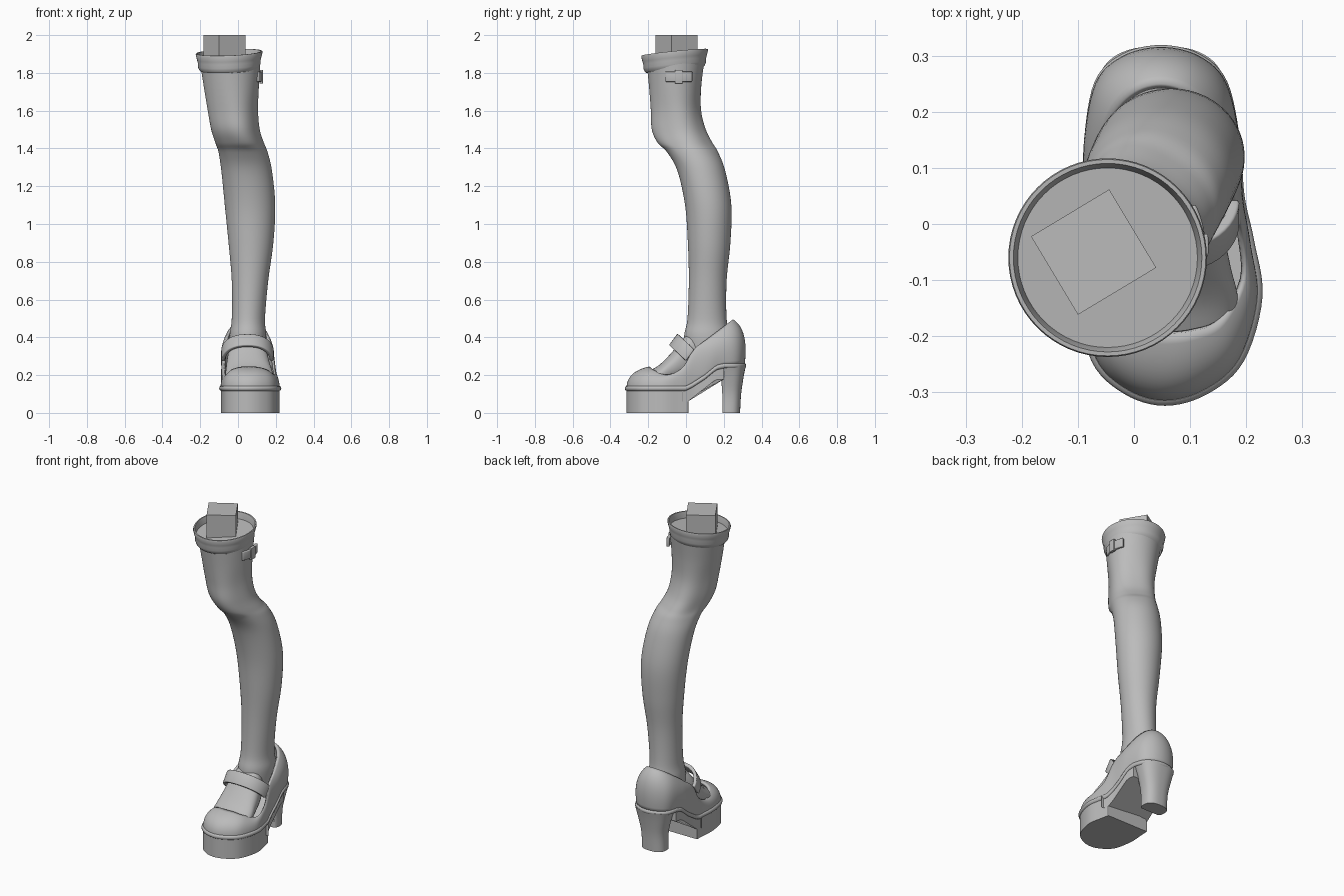
import bpy, bmesh, math
from mathutils import Vector

if "Cube" in bpy.data.objects:
    bpy.data.objects.remove(bpy.data.objects["Cube"], do_unlink=True)

grey = bpy.data.materials.new("plain grey")
grey.use_nodes = True
grey.diffuse_color = (0.5, 0.5, 0.5, 1)
grey.node_tree.nodes["Principled BSDF"].inputs["Base Color"].default_value = (0.5, 0.5, 0.5, 1)


def finish(obj, angle=40):
    obj.data.materials.append(grey)
    bpy.ops.object.select_all(action='DESELECT')
    bpy.context.view_layer.objects.active = obj
    obj.select_set(True)
    bpy.ops.object.shade_smooth_by_angle(angle=math.radians(angle))
    return obj


def loft(name, rings, caps=(True, True), closed=True, angle=40):
    """Skin a stack of rings that all have the same point count."""
    bm = bmesh.new()
    rows = [[bm.verts.new(p) for p in ring] for ring in rings]
    n = len(rows[0])
    for a, b in zip(rows, rows[1:]):
        for i in range(n if closed else n - 1):
            j = (i + 1) % n
            bm.faces.new((a[i], a[j], b[j], b[i]))
    if caps[0]:
        bm.faces.new(rows[0][::-1])
    if caps[1]:
        bm.faces.new(rows[-1])
    bmesh.ops.remove_doubles(bm, verts=bm.verts, dist=0.0005)
    bmesh.ops.recalc_face_normals(bm, faces=bm.faces)
    mesh = bpy.data.meshes.new(name)
    bm.to_mesh(mesh)
    bm.free()
    obj = bpy.data.objects.new(name, mesh)
    bpy.context.collection.objects.link(obj)
    return finish(obj, angle)


def spline(keys, steps, closed=False):
    """Catmull-Rom interpolation of tuples."""
    n, out = len(keys), []
    at = lambda i: keys[i % n] if closed else keys[max(0, min(n - 1, i))]
    for i in range(n if closed else n - 1):
        for s in range(steps):
            t = s / steps
            out.append(tuple(
                0.5 * (2 * b + (c - a) * t + (2 * a - 5 * b + 4 * c - d) * t * t
                       + (3 * b - a - 3 * c + d) * t ** 3)
                for a, b, c, d in zip(at(i - 1), at(i), at(i + 1), at(i + 2))))
    return out if closed else out + [tuple(keys[-1])]


def oval(x0, x1, y0, y1, power=2, turn=0, n=64):
    """Rounded outline, turned, then fitted to the given bounds."""
    pts = []
    for i in range(n):
        a = math.tau * i / n
        r = (abs(math.cos(a)) ** power + abs(math.sin(a)) ** power) ** (-1 / power)
        pts.append((r * math.cos(a + turn), r * math.sin(a + turn)))
    mx, my = max(p[0] for p in pts), max(p[1] for p in pts)
    return [((x0 + x1) / 2 + p[0] / mx * (x1 - x0) / 2,
             (y0 + y1) / 2 + p[1] / my * (y1 - y0) / 2) for p in pts]


def ramp(keys, v):
    for (a, p), (b, q) in zip(keys, keys[1:]):
        if v <= b:
            return p + (q - p) * max(0, (v - a) / (b - a))
    return keys[-1][1]


# Leg: height, x bounds, y bounds, squareness
leg_keys = [
    (0.26, -0.04, 0.14, 0.0, 0.26, 2), (0.40, -0.045, 0.15, -0.01, 0.235, 2),
    (0.50, -0.033, 0.143, 0.008, 0.215, 2), (0.70, -0.033, 0.16, 0.015, 0.215, 2),
    (0.90, -0.05, 0.187, 0.01, 0.235, 2), (1.10, -0.07, 0.197, -0.005, 0.24, 2),
    (1.28, -0.088, 0.18, -0.045, 0.208, 2), (1.38, -0.103, 0.157, -0.1, 0.17, 2.2),
    (1.43, -0.12, 0.137, -0.15, 0.14, 2.6), (1.50, -0.142, 0.115, -0.181, 0.105, 2.6),
    (1.60, -0.16, 0.106, -0.186, 0.08, 2.5), (1.72, -0.18, 0.11, -0.195, 0.08, 2.2),
    (1.85, -0.20, 0.118, -0.208, 0.095, 2)]
loft("leg", [[(x, y, k[0]) for x, y in oval(*k[1:5], power=k[5], turn=-math.pi / 6)]
             for k in spline(leg_keys, 6)])

# Stocking cuff with a lip and a recessed lid, tilted up to the back
cuff = [(0.152, 1.815), (0.160, 1.825), (0.166, 1.84), (0.166, 1.86), (0.170, 1.875),
        (0.177, 1.902), (0.175, 1.909), (0.168, 1.909), (0.164, 1.895), (0.160, 1.87)]
cx, cy = -0.047, -0.06
loft("stocking_cuff",
     [[(x, y, z + 0.04 * (x - cx) + 0.1 * (y - cy))
       for x, y in oval(cx - r, cx + r, cy - r, cy + r)] for r, z in cuff],
     caps=(False, True), angle=60)

# Peg block on top
h = 0.0815
corners = [(cx - 0.025 + 0.115 * math.cos(a), cy + 0.01 + 0.115 * math.sin(a))
           for a in (math.radians(76 + 90 * k) for k in range(4))]
loft("top_block", [[(x, y, z) for x, y in corners] for z in (2 - 2 * h, 2)], angle=20)


def band(name, centres, widths, thick, bevel):
    """Flat strip with thickness and softened edges."""
    obj = loft(name, [[c - w, c + w] for c, w in zip(centres, widths)],
               caps=(False, False), closed=False)
    solid = obj.modifiers.new("thickness", 'SOLIDIFY')
    solid.thickness, solid.offset = thick, 0
    soft = obj.modifiers.new("soft edges", 'BEVEL')
    soft.width, soft.segments = bevel, 3
    return obj


# Side tab on the stocking, with a small keeper loop
for name, spread, r, half in (("stocking_tab", 27, 0.153, 0.027), ("tab_keeper", 7, 0.159, 0.036)):
    arc = [math.radians(spread * (k / 6 - 1)) for k in range(13)]
    band(name, [Vector((-0.035 + r * math.cos(a), -0.038 + r * math.sin(a), 1.78)) for a in arc],
         [Vector((0, 0, half))] * 13, 0.018, 0.005)

# Foot inside the shoe: y, centre, half width, bottom, top
foot_keys = [(-0.27, 0.06, 0.05, 0.14, 0.18), (-0.2, 0.06, 0.105, 0.14, 0.22),
             (-0.14, 0.06, 0.125, 0.14, 0.255), (-0.08, 0.055, 0.118, 0.15, 0.315),
             (-0.03, 0.052, 0.11, 0.16, 0.375), (0.01, 0.05, 0.1, 0.17, 0.42),
             (0.06, 0.05, 0.08, 0.2, 0.44)]
loft("foot", [[(x, k[0], z) for x, z in oval(k[1] - k[2], k[1] + k[2], k[3], k[4], 2.2)]
              for k in spline(foot_keys, 4)])

# Shoe: sole y, centre, half width, then opening y, half width, height
shoe_keys = [
    (-0.315, 0.055, 0, -0.195, 0, 0.245), (-0.295, 0.057, 0.07, -0.19, 0.05, 0.243),
    (-0.24, 0.06, 0.128, -0.17, 0.095, 0.228), (-0.13, 0.065, 0.155, -0.10, 0.13, 0.202),
    (-0.03, 0.06, 0.145, -0.02, 0.132, 0.24), (0.05, 0.053, 0.135, 0.04, 0.128, 0.335),
    (0.15, 0.05, 0.13, 0.11, 0.115, 0.39), (0.25, 0.048, 0.11, 0.19, 0.09, 0.45),
    (0.295, 0.048, 0.065, 0.235, 0.05, 0.485), (0.31, 0.048, 0, 0.25, 0, 0.495)]
loop = [(c + w, y, c + ow, oy, oz) for y, c, w, oy, ow, oz in shoe_keys]
loop += [(c - w, y, c - ow, oy, oz) for y, c, w, oy, ow, oz in shoe_keys[-2:0:-1]]
loop = spline(loop, 6, closed=True)
welt_line = [(-1, 0.13), (0, 0.13), (0.03, 0.145), (0.1, 0.19), (0.16, 0.24), (0.2, 0.25), (1, 0.25)]
rings = []
for step in range(13):
    t = step / 12
    ring = []
    for sx, sy, ox, oy, oz in loop:
        sole = Vector((sx, sy, ramp(welt_line, sy)))
        rim = Vector((ox, oy, oz))
        out = Vector((sx - 0.053, 0.5 * (sy - 0.1) if sy > 0.1 else 0, 0)).normalized() * 0.025
        bulge = sole + out * min(1, max(0, (sy + 0.1) * 4))
        bulge.z = sole.z + (rim.z - sole.z) * 0.78
        ring.append((1 - t) ** 2 * sole + 2 * t * (1 - t) * bulge + t * t * rim)
    rings.append(ring)
upper = loft("shoe_upper", rings, caps=(False, False))
solid = upper.modifiers.new("leather", 'SOLIDIFY')
solid.thickness, solid.offset = 0.014, -1


def column(name, y0, y1, low, high):
    """Sole block following the shoe outline between two y limits."""
    pts = [(p[0], min(y1, max(y0, p[1]))) for p in loop]
    loft(name, [[(x, y, f(y)) for x, y in pts] for f in (low, high)])


top = lambda y: ramp(welt_line, y)
column("platform_sole", -1, 0.012, lambda y: 0, lambda y: 0.13)
column("arch_sole", -0.02, 0.2, lambda y: ramp([(0.01, 0.06), (0.16, 0.178), (1, 0.178)], y), top)

# Heel: height, half width, front, back
heel_keys = [(0, 0.075, 0.172, 0.286), (0.1, 0.078, 0.172, 0.292),
             (0.19, 0.098, 0.163, 0.305), (0.25, 0.115, 0.14, 0.317)]
loft("heel", [[(x, max(y, k[2] + 0.02), k[0]) for x, y in
               oval(0.048 - k[1], 0.048 + k[1], k[2], k[3], 2.5)] for k in spline(heel_keys, 4)])

# Welt piping around the sole
rings = []
for i, p in enumerate(loop):
    q, o = loop[(i + 1) % len(loop)], loop[i - 1]
    side = Vector((q[1] - o[1], o[0] - q[0], 0)).normalized()
    base = Vector((p[0], p[1], top(p[1])))
    rings.append([base + side * 0.009 * math.cos(a) + Vector((0, 0, 0.013 * math.sin(a)))
                  for a in (math.tau * k / 8 for k in range(8))])
loft("welt", rings + rings[:1], caps=(False, False), angle=60)

# Instep strap
arc = [math.pi * k / 24 for k in range(25)]
side, peak = Vector((0.05, 0.022, 0.305)), Vector((0.05, -0.06, 0.383))
band("instep_strap",
     [side.lerp(peak, math.sin(a)) + Vector((0.128 * math.copysign(abs(math.cos(a)) ** 0.85, math.cos(a)), 0, 0))
      for a in arc], [Vector((0, 0.022, 0.03))] * 25, 0.02, 0.005)
